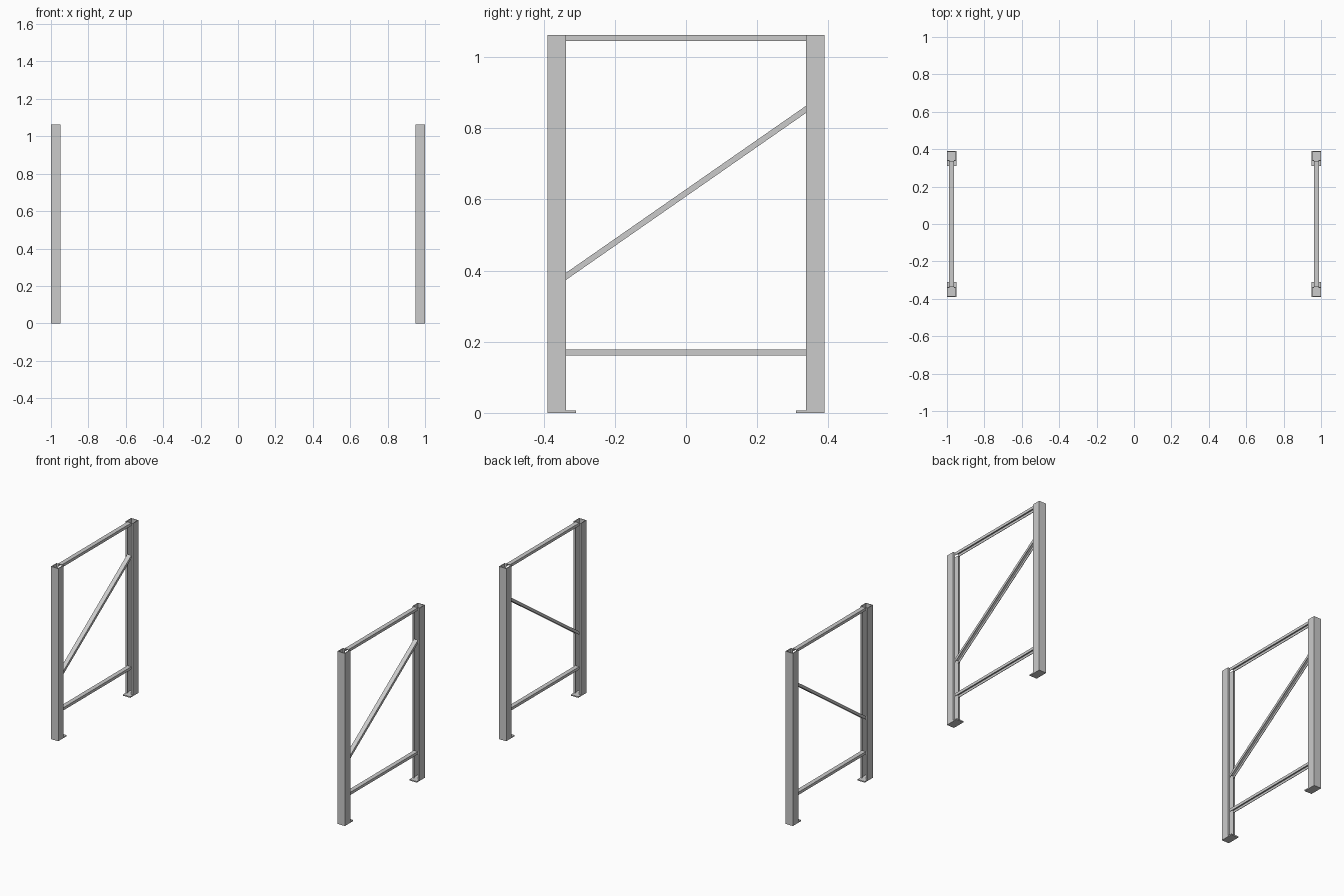
import bpy, bmesh
from mathutils import Vector

if "Cube" in bpy.data.objects:
    bpy.data.objects.remove(bpy.data.objects["Cube"])

POST_X = 0.975
HALF_W = 0.025
OUT_Y, IN_Y = 0.39, 0.337
TOP = 1.062


def extrude(name, ring, offset):
    """Solid made by sweeping a closed outline along an offset vector."""
    bm = bmesh.new()
    face = bm.faces.new([bm.verts.new(p) for p in ring])
    res = bmesh.ops.extrude_face_region(bm, geom=[face], use_keep_orig=True)
    for v in res["geom"]:
        if isinstance(v, bmesh.types.BMVert):
            v.co += Vector(offset)
    bmesh.ops.recalc_face_normals(bm, faces=bm.faces)
    mesh = bpy.data.meshes.new(name)
    bm.to_mesh(mesh)
    bm.free()
    ob = bpy.data.objects.new(name, mesh)
    bpy.context.collection.objects.link(ob)
    return ob


def post(name, x, s):
    # Lipped channel, open toward the middle of the frame
    t, lip, w = 0.004, 0.0125, HALF_W
    half = [(w, OUT_Y), (w, IN_Y), (lip, IN_Y), (lip, IN_Y + t),
            (w - t, IN_Y + t), (w - t, OUT_Y - t)]
    outline = half + [(-a, b) for a, b in reversed(half)]
    extrude(name, [(x + a, s * b, 0.007) for a, b in outline], (0, 0, TOP - 0.007))


def brace(name, x, z0, z1, h):
    # Channel open underneath, ends cut flush with the posts
    w, t = 0.0135, 0.003
    outline = [(-w, 0), (-w, h), (w, h), (w, 0), (w - t, 0),
               (w - t, h - t), (t - w, h - t), (t - w, 0)]
    extrude(name, [(x + a, -IN_Y, z0 + b) for a, b in outline],
            (0, 2 * IN_Y, z1 - z0))


for side, x in (("left", -POST_X), ("right", POST_X)):
    for end, s in (("front", -1), ("back", 1)):
        post(f"{side}_{end}_post", x, s)
        # Foot plate
        w = HALF_W
        extrude(f"{side}_{end}_foot_plate",
                [(x - w, s * 0.309, 0), (x + w, s * 0.309, 0),
                 (x + w, s * OUT_Y, 0), (x - w, s * OUT_Y, 0)], (0, 0, 0.007))
    # Horizontal and diagonal braces
    brace(f"{side}_top_brace", x, TOP - 0.017, TOP - 0.017, 0.017)
    brace(f"{side}_lower_brace", x, 0.161, 0.161, 0.017)
    brace(f"{side}_diagonal_brace", x, 0.374, 0.843, 0.020)
